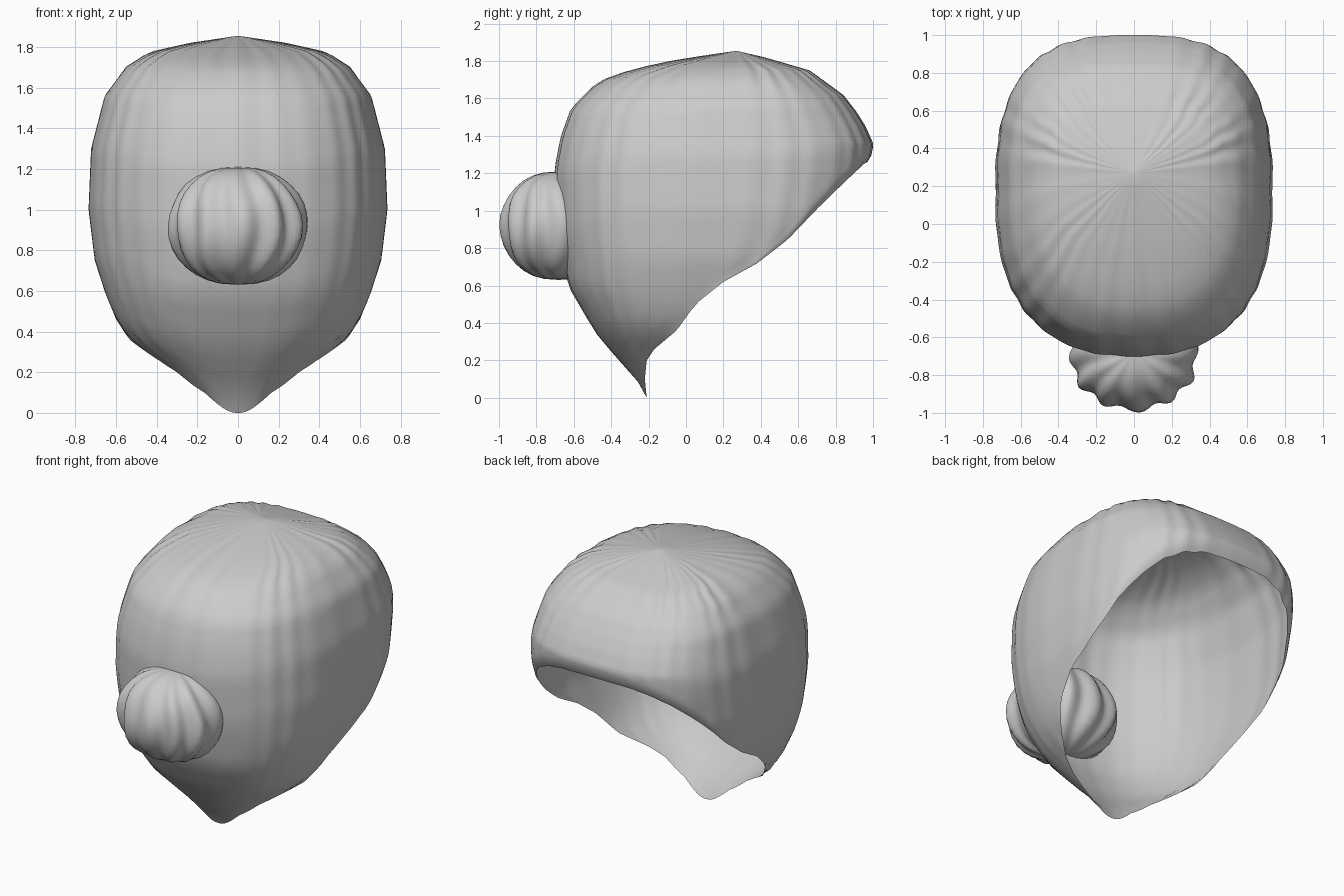
import bpy
import bmesh
from math import sin, cos, pi, copysign

if "Cube" in bpy.data.objects:
    bpy.data.objects.remove(bpy.data.objects["Cube"])

grey = bpy.data.materials.new("plain_grey")
grey.use_nodes = True
colour = (0.6, 0.6, 0.6, 1)
grey.diffuse_color = colour
grey.node_tree.nodes["Principled BSDF"].inputs["Base Color"].default_value = colour

TOP = 1.855
# Profiles as (height, value) pairs, rising
FRONT = [(0, -.21), (.1, -.265), (.2, -.36), (.35, -.485), (.6, -.63), (.9, -.69), (1.22, -.7),
         (1.4, -.665), (1.55, -.61), (1.66, -.5), (1.72, -.4), (1.79, -.14), (1.83, .1), (TOP, .27)]
BACK = [(0, .2), (.4, .5), (.9, .92), (1.2, .99), (1.36, 1), (1.45, .96), (1.53, .91), (1.62, .84),
        (1.75, .66), (1.82, .42), (TOP, .27)]
WIDTH = [(0, .15), (.1, .245), (.2, .338), (.36, .535), (.46, .6), (.58, .65), (.75, .705), (1, .735),
         (1.3, .722), (1.56, .655), (1.7, .55), (1.775, .43), (1.82, .23), (TOP, 0)]
MIDDLE = [(0, 0), (.2, 0), (.36, .03), (.6, .09), (.9, .15), (1.5, .18), (TOP, .27)]
RIM = [(0, -.21), (.1, -.22), (.2, -.21), (.26, -.17), (.36, -.05), (.5, .05), (.62, .2),
       (.72, .38), (.85, .55), (1.02, .72), (1.17, .88), (1.26, .98), (1.3, 1.05)]


def look(table, z):
    """Linear interpolation in a profile."""
    if z <= table[0][0]:
        return table[0][1]
    for (a, u), (b, v) in zip(table, table[1:]):
        if z <= b:
            return u + (v - u) * (z - a) / (b - a)
    return table[-1][1]


def power(v, e):
    return copysign(abs(v) ** e, v)


def shell_point(a, z):
    """Point on the shell at angle a from the front and height z."""
    mid = look(MIDDLE, z)
    e = .8 if cos(a) > 0 else .69
    c, s = power(cos(a), e), power(sin(a), e)
    depth = mid - look(FRONT, z) if c > 0 else look(BACK, z) - mid
    wave = cos(30 * a) * (.6 + .4 * cos(7 * a))
    ripple = 1 + wave * (.005 * min(1, z / 1.2) + .03 * max(0, z - 1.65) / .2)
    return look(WIDTH, z) * s * ripple, mid - depth * c * ripple, z


def rim_height(a, drop):
    """Lowest height of the shell at angle a."""
    lo, hi = 0.0, 1.4
    for _ in range(30):
        z = (lo + hi) / 2
        if shell_point(a, z)[1] > look(RIM, z - drop):
            lo = z
        else:
            hi = z
    return hi


def make(name, columns, angle):
    """Skin from equal columns, closed around."""
    bm = bmesh.new()
    grid = [[bm.verts.new(p) for p in col] for col in columns]
    for i, col in enumerate(grid):
        nxt = grid[(i + 1) % len(grid)]
        for j in range(len(col) - 1):
            bm.faces.new((col[j], col[j + 1], nxt[j + 1], nxt[j]))
    bmesh.ops.remove_doubles(bm, verts=bm.verts, dist=.0003)
    bmesh.ops.recalc_face_normals(bm, faces=bm.faces)
    mesh = bpy.data.meshes.new(name)
    bm.to_mesh(mesh)
    bm.free()
    mesh.materials.append(grey)
    obj = bpy.data.objects.new(name, mesh)
    bpy.context.collection.objects.link(obj)
    bpy.ops.object.select_all(action="DESELECT")
    obj.select_set(True)
    bpy.context.view_layer.objects.active = obj
    bpy.ops.object.shade_smooth_by_angle(angle=angle)


# Fluted open shell with a rim that bends slightly inward at the back
columns = []
for i in range(240):
    a = 2 * pi * i / 240
    k = min(1, max(0, -cos(a) / .7))
    k = k * k * (3 - 2 * k)
    low = rim_height(a, .065 * k)
    col = [shell_point(a, TOP - (TOP - low) * (j / 32) ** 1.5) for j in range(33)]
    x, y, z = col[-1]
    mid = look(MIDDLE, z)
    for inward, drop in ((.01, .04), (.035, .075)):
        f = 1 - inward * k
        col.append((x * f, mid + (y - mid) * f, z - drop * k))
    columns.append(col)
make("open_shell", columns, 1.2)

# Fluted round knob, set through the front of the shell
columns = []
for i in range(96):
    a = 2 * pi * i / 96
    col = []
    for j in range(17):
        t = pi * j / 16
        r = sin(t) ** .85 if 0 < j < 16 else 0
        r *= 1 + .05 * cos(12 * a + .8 * sin(3 * t)) + .015 * cos(5 * a + 4 * t)
        x, y = power(sin(a), .9), power(cos(a), .9)
        col.append((.328 * r * x, -.68 - .3 * r * y, .92 + .29 * cos(t)))
    columns.append(col)
make("fluted_knob", columns, .6)
